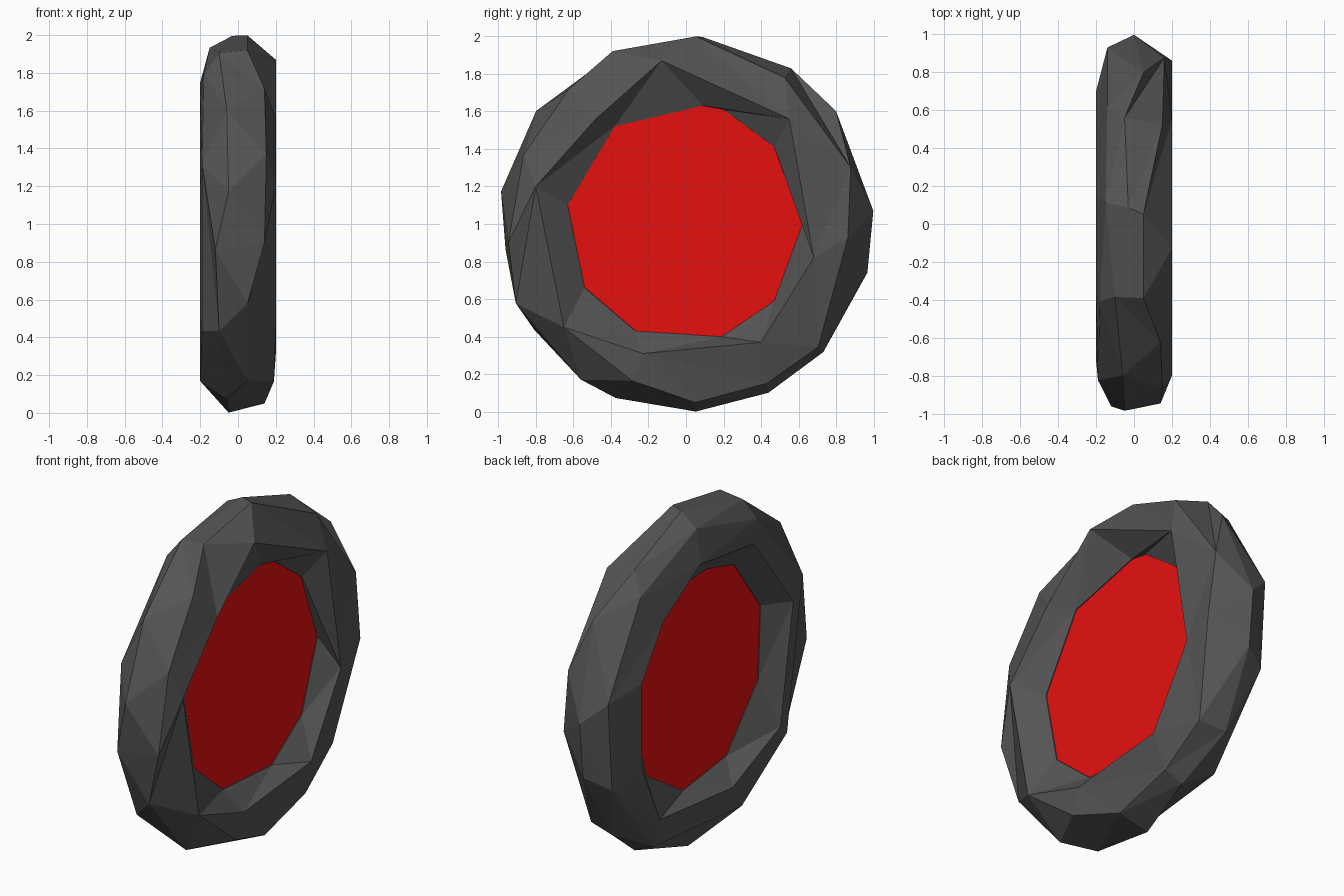
import bpy, bmesh, math

if "Cube" in bpy.data.objects:
    bpy.data.objects.remove(bpy.data.objects["Cube"])


def material(name, color):
    m = bpy.data.materials.new(name)
    m.diffuse_color = (*color, 1)
    m.use_nodes = True
    m.node_tree.nodes["Principled BSDF"].inputs["Base Color"].default_value = m.diffuse_color
    return m


stone = material("dark_grey_stone", (0.09, 0.09, 0.09))
red = material("red", (0.8, 0.005, 0.005))


def add_object(name, bm, mat):
    bmesh.ops.recalc_face_normals(bm, faces=bm.faces)
    me = bpy.data.meshes.new(name)
    bm.to_mesh(me)
    bm.free()
    me.materials.append(mat)
    ob = bpy.data.objects.new(name, me)
    bpy.context.collection.objects.link(ob)
    return ob


def rim(points):
    """Outer loop from (angle, x); the radius shrinks towards both sides."""
    out = []
    for a, x in points:
        r = 1 - 6 * max(0, abs(x) - 0.05) ** 2
        a = math.radians(a)
        out.append((x, r * math.cos(a), 1 + r * math.sin(a)))
    return out


def flat(x, points):
    """Loop from (y, z) points at one depth."""
    return [(x, y, z) for y, z in points]


def angle(v):
    return math.atan2(v.co.z - 1, v.co.y) % math.tau


def bridge(bm, a, b):
    """Zigzag triangles between two loops sorted by angle."""
    def wrap(d):
        return (d + math.pi) % math.tau - math.pi
    k = min(range(len(b)), key=lambda j: abs(wrap(angle(b[j]) - angle(a[0]))))
    b = b[k:] + b[:k]
    a0 = angle(a[0])
    b0 = a0 + wrap(angle(b[0]) - a0)
    ua = [a0 + (angle(v) - a0) % math.tau for v in a] + [a0 + math.tau]
    ub = [b0 + (angle(v) - angle(b[0])) % math.tau for v in b] + [b0 + math.tau]
    i = j = 0
    na, nb = len(a), len(b)
    while i < na or j < nb:
        if j == nb or (i < na and ua[i + 1] <= ub[j + 1]):
            bm.faces.new((a[i], a[(i + 1) % na], b[j % nb]))
            i += 1
        else:
            bm.faces.new((a[i % na], b[(j + 1) % nb], b[j]))
            j += 1


# Loops running round the tube section, from the +x hole edge to the -x hole edge
inner_right = flat(0.09, [(.2, 1.61), (.47, 1.41), (.62, 1.0), (.47, .59), (.19, .40),
                          (-.27, .43), (-.54, .66), (-.63, 1.1), (-.38, 1.52), (.09, 1.63)])
crown_right = flat(0.2, [(-.13, 1.87), (.55, 1.56), (.68, .82), (.40, .37),
                         (-.23, .31), (-.65, .45), (-.80, 1.2), (-.48, 1.56)])
rim_right = rim([(87, .05), (56, .15), (19, .16), (-5, .2), (-43, .13), (-63, .14), (-87, .14),
                 (-109, .19), (-124, .05), (-155, .05), (-174, .14), (157, .15), (131, .14), (113, .05)])
rim_middle = rim([(85, -.03), (56, -.05), (37, .05), (4, 0), (-15, 0), (-43, -.03), (-64, .03),
                  (-87, -.05), (-112, -.06), (-145, -.1), (-172, -.12), (170, -.05),
                  (143, -.06), (113, -.1)])
rim_left = rim([(83, -.15), (49, -.14), (12, -.14), (-20, -.14), (-58, -.14),
                (-106, -.2), (-140, -.19), (159, -.19), (117, -.18)])
crown_left = flat(-0.2, [(-.35, 1.68), (.15, 1.75), (.5, 1.54), (.7, 1.25), (.7, .75),
                         (.53, .38), (-.15, .31), (-.6, .5), (-.72, 1.2)])
inner_left = flat(-0.09, [(-.07, 1.61), (-.32, 1.54), (-.57, 1.2), (-.55, .77), (-.25, .43),
                          (.155, .38), (.5, .6), (.62, 1.0), (.47, 1.41), (.2, 1.6)])

# Chipped stone ring
bm = bmesh.new()
loops = []
for pts in (inner_right, crown_right, rim_right, rim_middle, rim_left, crown_left, inner_left):
    loops.append(sorted((bm.verts.new(p) for p in pts), key=angle))
for a, b in zip(loops, loops[1:] + loops[:1]):
    bridge(bm, a, b)
add_object("stone_ring", bm, stone)

# Red panel filling the hole, its edge hidden inside the ring
bm = bmesh.new()
bmesh.ops.create_cone(bm, cap_ends=True, segments=16, radius1=0.67, radius2=0.67, depth=0.17)
disc = add_object("red_panel", bm, red)
disc.rotation_euler = (0, math.pi / 2, 0)
disc.location = (0, 0, 1)
